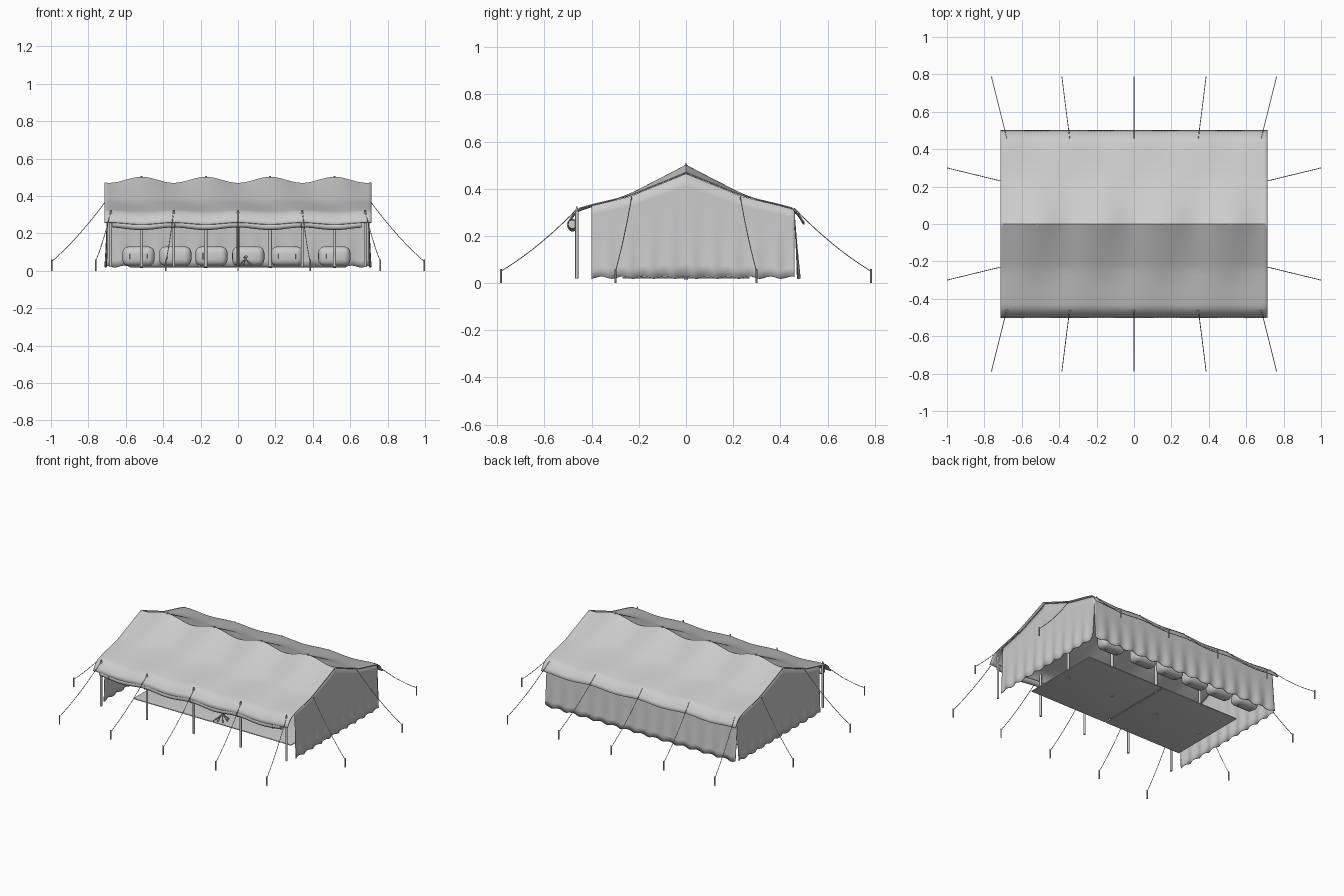
import bpy, bmesh, math
from mathutils import Vector

if "Cube" in bpy.data.objects:
    bpy.data.objects.remove(bpy.data.objects["Cube"])

PROFILE = [(0, .468), (.03, .455), (.24, .37), (.40, .332), (.45, .318), (.475, .297), (.5, .258)]


def crest(x):
    # 1 over the ridge poles, 0 over the eave poles
    return .5 + .5 * math.cos(2 * math.pi * (x - .172) / .344)


def roof_z(x, y):
    y = abs(y)
    for (a, za), (b, zb) in zip(PROFILE, PROFILE[1:]):
        if y <= b + 1e-6:
            z = za + (zb - za) * (y - a) / (b - a)
            break
    z += .032 * crest(x) * max(0, 1 - y / .32) ** 1.2
    return z - .010 * crest(x) * max(0, min(1, (y - .25) / .2))


def finish(name, bm):
    me = bpy.data.meshes.new(name)
    bmesh.ops.recalc_face_normals(bm, faces=bm.faces)
    bm.to_mesh(me)
    bm.free()
    ob = bpy.data.objects.new(name, me)
    bpy.context.collection.objects.link(ob)
    bpy.context.view_layer.objects.active = ob
    bpy.ops.object.select_all(action='DESELECT')
    ob.select_set(True)
    bpy.ops.object.shade_smooth_by_angle(angle=math.radians(40))
    return ob


def cloth(name, us, vs, f, thick=.005):
    bm = bmesh.new()
    rows = [[bm.verts.new(f(u, v)) for v in vs] for u in us]
    for r, s in zip(rows, rows[1:]):
        for j in range(len(vs) - 1):
            bm.faces.new((r[j], s[j], s[j + 1], r[j + 1]))
    ob = finish(name, bm)
    m = ob.modifiers.new("thickness", 'SOLIDIFY')
    m.thickness, m.offset = thick, 0
    return ob


def span(a, b, n):
    return [a + (b - a) * i / n for i in range(n + 1)]


def pole(name, p, q, r, seg=12, r2=None):
    p, q = Vector(p), Vector(q)
    d = q - p
    bm = bmesh.new()
    bmesh.ops.create_cone(bm, cap_ends=True, segments=seg, radius1=r,
                          radius2=r if r2 is None else r2, depth=d.length)
    bm.transform(d.to_track_quat('Z', 'Y').to_matrix().to_4x4())
    bmesh.ops.translate(bm, verts=bm.verts, vec=(p + q) / 2)
    return finish(name, bm)


def tube(name, pts, r, res=2):
    cu = bpy.data.curves.new(name, 'CURVE')
    cu.dimensions = '3D'
    cu.bevel_depth, cu.bevel_resolution, cu.use_fill_caps = r, res, True
    sp = cu.splines.new('POLY')
    sp.points.add(len(pts) - 1)
    for s, p in zip(sp.points, pts):
        s.co = (*p, 1)
    sp.use_smooth = True
    ob = bpy.data.objects.new(name, cu)
    bpy.context.collection.objects.link(ob)
    return ob


def cushion(name, loc, size, bevel):
    bm = bmesh.new()
    bmesh.ops.create_cube(bm, size=1)
    bmesh.ops.scale(bm, vec=size, verts=bm.verts)
    bmesh.ops.translate(bm, vec=loc, verts=bm.verts)
    bmesh.ops.bevel(bm, geom=bm.edges[:], offset=bevel, segments=4, profile=.5, affect='EDGES')
    return finish(name, bm)


# Sagging canvas roof with drooping eaves
half = sorted(set(span(0, .4, 16) + [.03, .43, .45, .4625, .475, .4875, .5]))
ys = [-y for y in half[:0:-1]] + half
cloth("roof_canvas", span(-.713, .713, 84), ys, lambda x, y: (x, y, roof_z(x, y)))


# Hanging walls with rippled hems
def end_wall(s):
    def f(y, t):
        w = math.sin(y * 70)
        top = roof_z(.70, y) - .004
        low = .023 + .005 * math.cos(y * 70)
        k = (1 - t) ** 2
        return (s * (.698 + .009 * k + .005 * k * w), y, low + (top - low) * t)
    return f


def back_wall(x, t):
    w = math.sin(x * 62)
    k = (1 - t) ** 2
    low = .023 + .005 * math.cos(x * 62)
    return (x, .458 + .02 * (1 - t) + .006 * k * w, low + (.312 - .01 * crest(x) - low) * t)


for s, side in ((-1, "left"), (1, "right")):
    cloth(side + "_end_wall", span(-.40, .46, 90), span(0, 1, 8), end_wall(s), .004)
cloth("back_wall", span(-.70, .70, 140), span(0, 1, 8), back_wall, .004)

# Front wall rolled up under the eave, with ties
def roll_z(x):
    return .25 - .014 * crest(x)


tube("rolled_front_wall", [(x, -.482, roll_z(x)) for x in span(-.67, .66, 60)], .018, 4)
for x in (-.6, -.34, 0, .34, .6):
    tube("roll_tie", [(x, -.482 + .02 * math.sin(a), roll_z(x) + .02 * math.cos(a))
                      for a in span(0, 2 * math.pi, 16)], .002)

# Ridge poles and front eave poles with spike tips
for x in (-.516, -.172, .172, .516):
    pole("ridge_pole", (x, 0, .015), (x, 0, .495), .009)
    pole("ridge_spike", (x, 0, .49), (x, 0, .508), .005)
EAVE_X = (-.68, -.344, 0, .344, .68)
for x in EAVE_X:
    pole("front_pole", (x, -.463, .02), (x, -.463, .312), .007)
    pole("front_spike", (x, -.463, .305), (x, -.463, .325), .004)


# Guy ropes and pegs
def guy(a, b):
    a, b = Vector(a), Vector(b)
    pts = []
    for t in span(0, 1, 10):
        p = a.lerp(b, t)
        p.z -= .07 * t * (1 - t)
        pts.append(p)
    tube("guy_rope", pts, .002, 1)
    pole("peg", (b.x, b.y, 0), (b.x, b.y, .06), .004, 8)


for s in (-1, 1):
    for x in EAVE_X:
        guy((x, s * .458, .318), (x * 1.12, s * .785, .05))
    for y in (-.23, .23):
        guy((s * .712, y, .366), (s * .996, y * 1.3, .05))

# Two ground mats
for s in (-1, 1):
    cushion("ground_mat", (s * .291, 0, .022), (.575, .54, .006), .0015)

# Row of bedrolls along the back wall
for x in (-.532, -.335, -.142, .055, .262, .515):
    cushion("bedroll", (x, .40, .078), (.172, .095, .105), .035)
    for d in (-.045, .045):
        tube("bedroll_strap", [(x + d, .40 + .049 * math.sin(a), .078 + .054 * math.cos(a))
                               for a in span(0, 2 * math.pi, 20)], .002, 1)

# Small stick pile inside the entrance
for i in range(7):
    a = i * 2 * math.pi / 7
    c, n = math.cos(a), math.sin(a)
    pole("fire_stick", (.04 + .04 * c, -.22 + .04 * n, .028),
         (.04 - .012 * c, -.22 - .012 * n, .075 + .004 * (i % 3)), .004, 6, .002)
